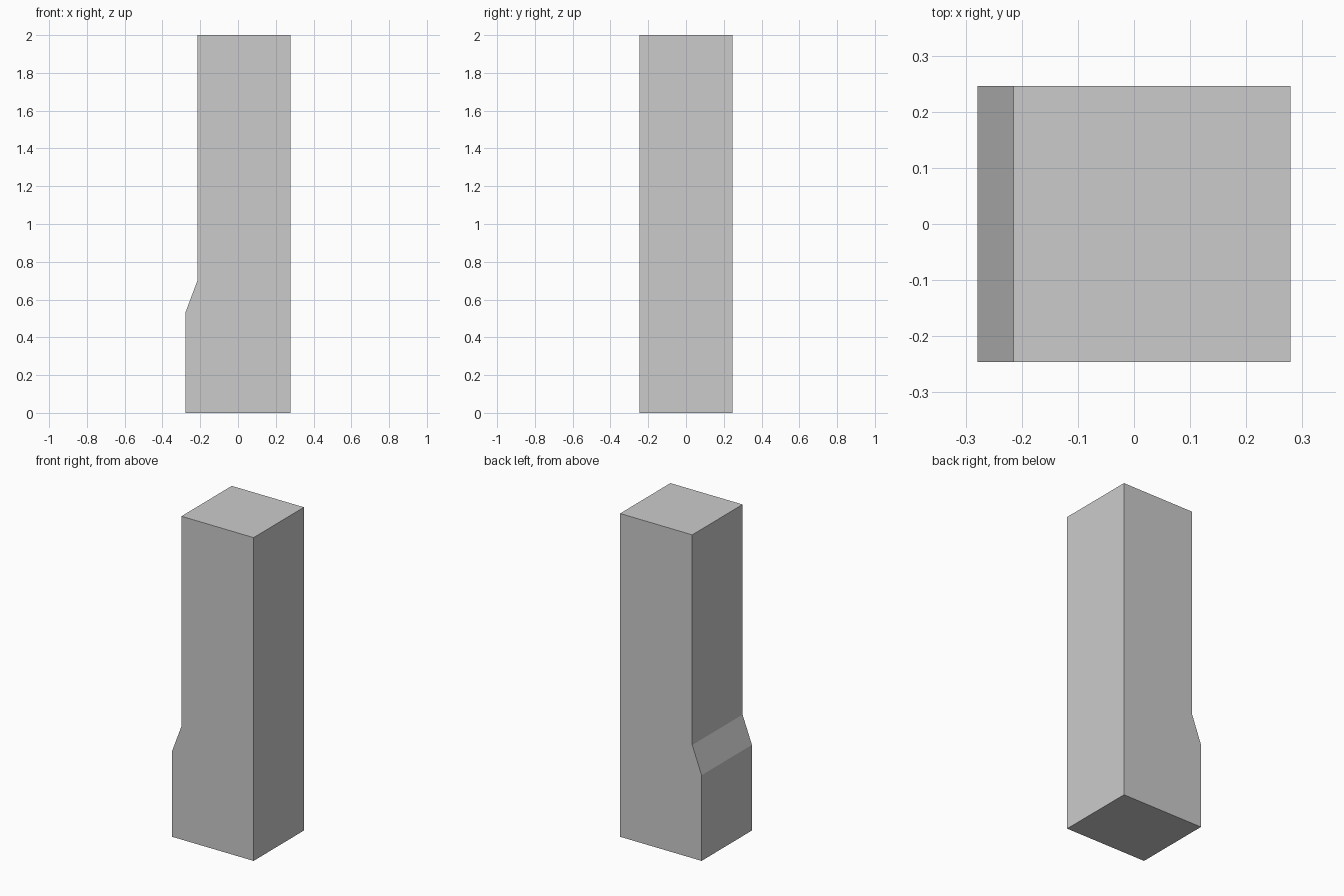
import bpy
import bmesh

if "Cube" in bpy.data.objects:
    bpy.data.objects.remove(bpy.data.objects["Cube"])

HALF_DEPTH = 0.246

# Side profile (x, z): square pillar with a sloped step on the left
profile = [(-0.279, 0), (0.279, 0), (0.279, 2), (-0.215, 2), (-0.215, 0.70), (-0.279, 0.53)]

# Extrude the profile from front to back
bm = bmesh.new()
front = bm.faces.new([bm.verts.new((x, -HALF_DEPTH, z)) for x, z in profile])
extruded = bmesh.ops.extrude_face_region(bm, geom=[front], use_keep_orig=True)
back_verts = [g for g in extruded["geom"] if isinstance(g, bmesh.types.BMVert)]
bmesh.ops.translate(bm, verts=back_verts, vec=(0, 2 * HALF_DEPTH, 0))
bmesh.ops.recalc_face_normals(bm, faces=bm.faces)

mesh = bpy.data.meshes.new("stepped_pillar")
bm.to_mesh(mesh)
bm.free()
pillar = bpy.data.objects.new("stepped_pillar", mesh)
bpy.context.collection.objects.link(pillar)
